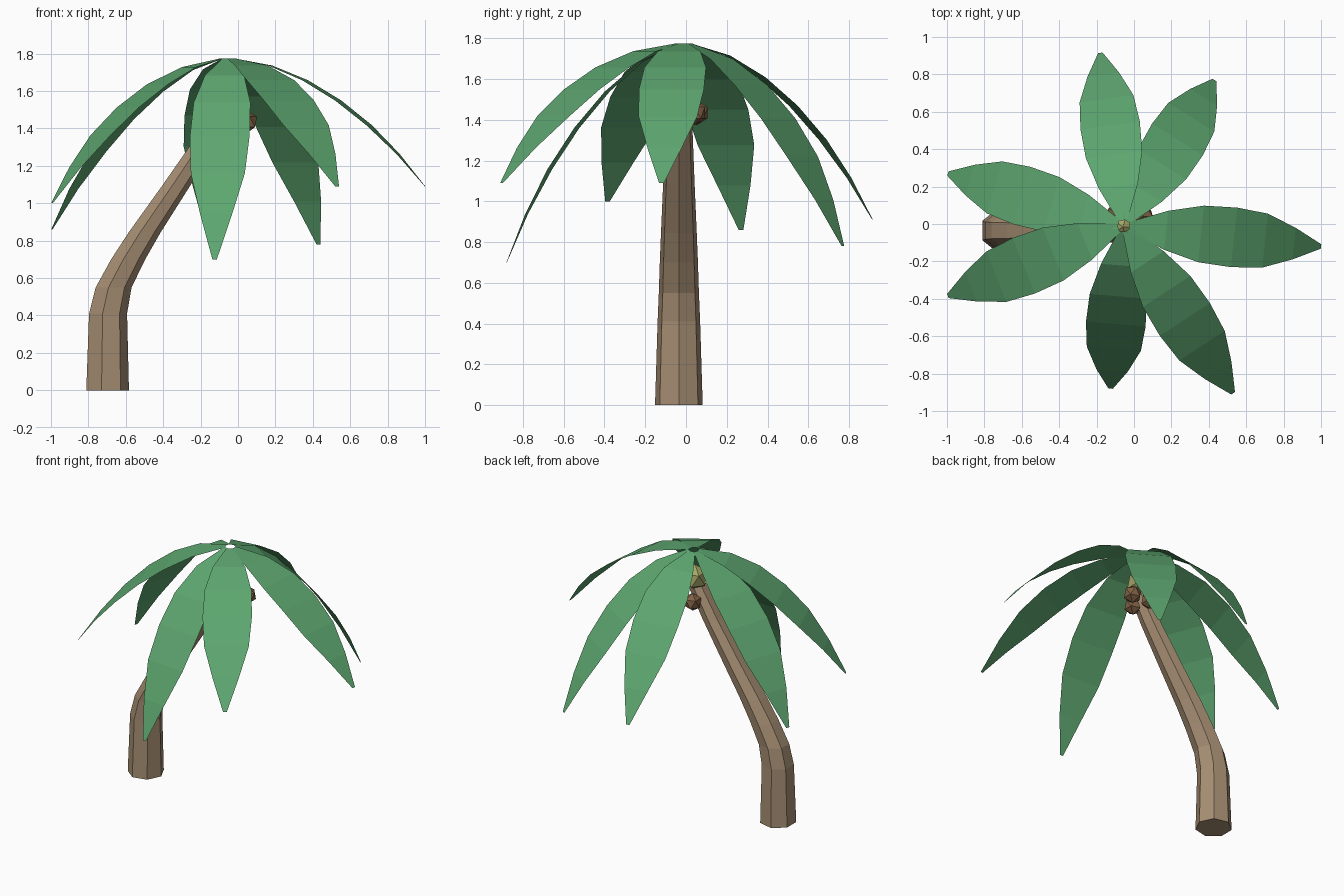
import bpy, bmesh, math
from mathutils import Vector

if "Cube" in bpy.data.objects:
    bpy.data.objects.remove(bpy.data.objects["Cube"])


def material(name, rgb):
    m = bpy.data.materials.new(name)
    m.diffuse_color = (*rgb, 1)
    m.use_nodes = True
    m.node_tree.nodes["Principled BSDF"].inputs["Base Color"].default_value = m.diffuse_color
    return m


BARK = material("bark", (0.38, 0.27, 0.17))
LEAF = material("leaf", (0.11, 0.38, 0.16))
NUT = material("nut", (0.22, 0.12, 0.06))
BUD = material("bud", (0.38, 0.38, 0.14))


def finish(bm, name, mat, closed=True):
    if closed:
        bmesh.ops.recalc_face_normals(bm, faces=bm.faces)
    mesh = bpy.data.meshes.new(name)
    bm.to_mesh(mesh)
    bm.free()
    mesh.materials.append(mat)
    ob = bpy.data.objects.new(name, mesh)
    bpy.context.collection.objects.link(ob)
    return ob


def ball(name, center, radius, mat):
    bm = bmesh.new()
    bmesh.ops.create_icosphere(bm, subdivisions=1, radius=radius)
    bmesh.ops.translate(bm, verts=bm.verts, vec=center)
    finish(bm, name, mat)


# Trunk: level seven-sided rings along a bending path (x, z, radius)
path = [(-0.703, 0, 0.12), (-0.70, 0.41, 0.107), (-0.67, 0.55, 0.101),
        (-0.592, 0.70, 0.096), (-0.503, 0.845, 0.090), (-0.337, 1.09, 0.079),
        (-0.185, 1.32, 0.070), (-0.06, 1.53, 0.062)]
SIDES = 7
bm = bmesh.new()
rings = []
for x, z, r in path:
    rings.append([bm.verts.new((x + r * math.cos(a), -0.035 + r * math.sin(a), z))
                  for a in (math.tau * i / SIDES for i in range(SIDES))])
for lo, hi in zip(rings, rings[1:]):
    for i in range(SIDES):
        j = (i + 1) % SIDES
        bm.faces.new((lo[i], lo[j], hi[j], hi[i]))
bm.faces.new(rings[0])
bm.faces.new(rings[-1])
finish(bm, "trunk", BARK)

# Bud at the crown and the nuts hanging round it
ball("bud", (-0.06, -0.015, 1.58), 0.09, BUD)
for i, c in enumerate([(0.046, 0.04, 1.435), (-0.09, 0.053, 1.435), (-0.055, -0.075, 1.435)]):
    ball(f"nut_{i + 1}", c, 0.062, NUT)

# Fronds: flat strips that arch from the crown to each tip
CROWN = Vector((-0.055, -0.01, 1.775))
HALF_WIDTHS = [0.025, 0.105, 0.152, 0.160, 0.145, 0.085, 0.012]
TIPS = [(1.0, -0.12, 1.09), (0.43, 0.77, 0.78), (-0.18, 0.915, 0.91),
        (-0.995, 0.27, 0.86), (-0.995, -0.385, 1.0), (-0.125, -0.88, 0.70),
        (0.53, -0.905, 1.09)]


def frond(name, tip):
    tip = Vector(tip)
    out = Vector((tip.x - CROWN.x, tip.y - CROWN.y, 0))
    length = out.length
    out.normalize()
    side = Vector((-out.y, out.x, 0))
    root = CROWN + out * 0.03
    length -= 0.03
    drop = root.z - tip.z
    steep = drop / length
    bm = bmesh.new()
    rows = []
    for i, w in enumerate(HALF_WIDTHS):
        t = i / (len(HALF_WIDTHS) - 1)
        k = 0.28 * steep
        p = root + out * length * ((1 + k) * t - k * t * t)
        p.z -= drop * t ** (1.85 - 0.37 * steep)
        rows.append((bm.verts.new(p - side * w), bm.verts.new(p + side * w)))
    for a, b in zip(rows, rows[1:]):
        bm.faces.new((a[0], b[0], b[1], a[1]))
    finish(bm, name, LEAF, closed=False)


for i, tip in enumerate(TIPS):
    frond(f"frond_{i + 1}", tip)
